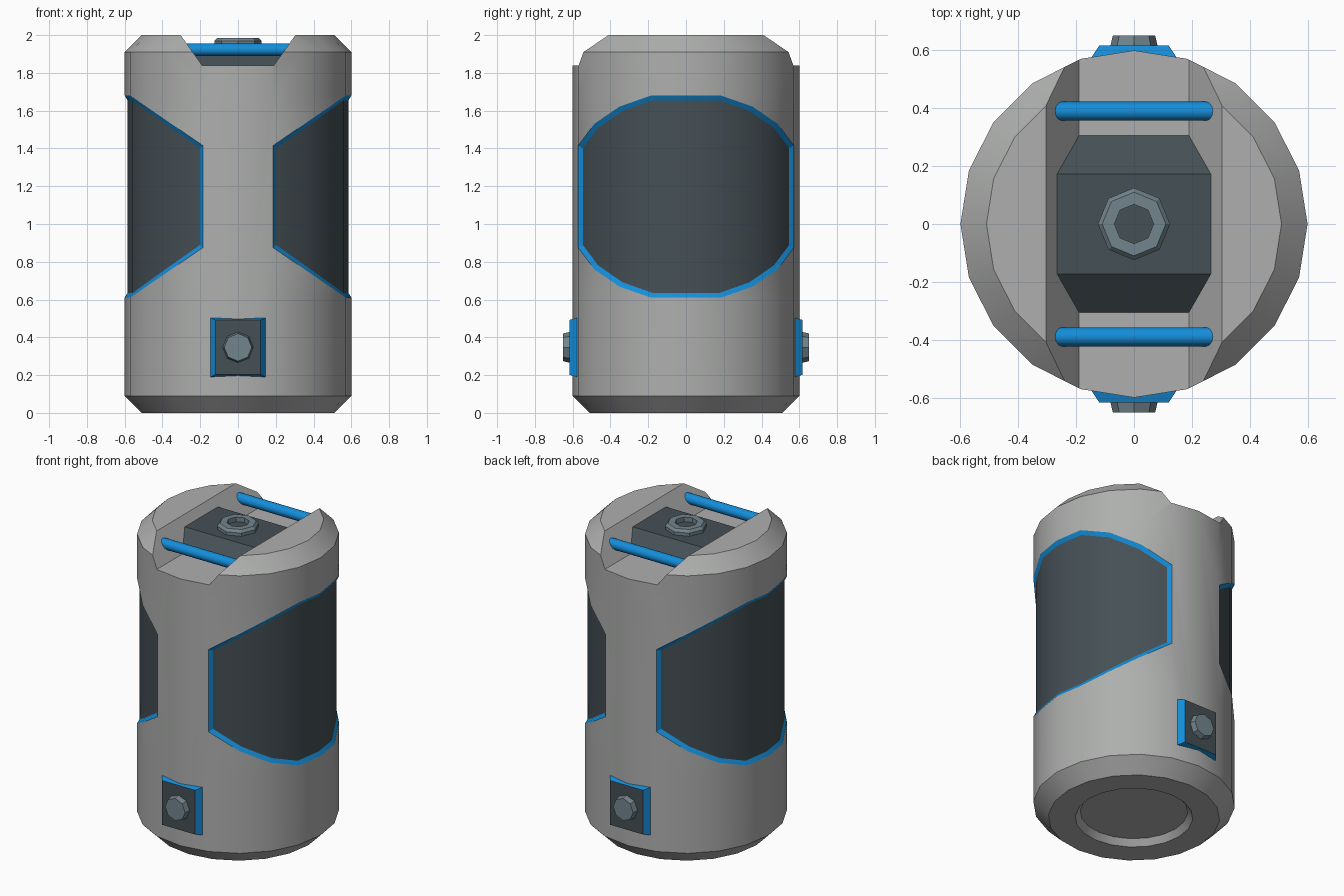
import bpy, bmesh, math
from mathutils import Matrix, Vector

if "Cube" in bpy.data.objects:
    bpy.data.objects.remove(bpy.data.objects["Cube"])


def material(name, rgb):
    m = bpy.data.materials.new(name)
    m.diffuse_color = (*rgb, 1)
    m.use_nodes = True
    m.node_tree.nodes["Principled BSDF"].inputs["Base Color"].default_value = m.diffuse_color
    return m


GREY = material("body grey", (0.42, 0.43, 0.42))
BLUE = material("trim blue", (0.007, 0.27, 0.70))
DARK = material("dark slate", (0.060, 0.080, 0.092))
STEEL = material("bolt steel", (0.17, 0.235, 0.27))


def circle(r, z, n):
    return [(r * math.cos(2 * math.pi * i / n), r * math.sin(2 * math.pi * i / n), z) for i in range(n)]


def rect(hx, hy, z):
    return [(hx, hy, z), (-hx, hy, z), (-hx, -hy, z), (hx, -hy, z)]


def loft(rings):
    """Closed skin through a list of rings, capped at both ends."""
    bm = bmesh.new()
    vs = [[bm.verts.new(p) for p in ring] for ring in rings]
    n = len(rings[0])
    for a, b in zip(vs, vs[1:]):
        for i in range(n):
            j = (i + 1) % n
            bm.faces.new((a[i], a[j], b[j], b[i]))
    bm.faces.new(vs[0][::-1])
    bm.faces.new(vs[-1])
    bmesh.ops.recalc_face_normals(bm, faces=bm.faces)
    bm.normal_update()
    return bm


def finish(name, bm, mats, matrix=Matrix()):
    me = bpy.data.meshes.new(name)
    bm.transform(matrix)
    bm.to_mesh(me)
    bm.free()
    for m in mats:
        me.materials.append(m)
    ob = bpy.data.objects.new(name, me)
    bpy.context.collection.objects.link(ob)
    return ob


def smooth(ob, deg=25):
    bpy.ops.object.select_all(action='DESELECT')
    ob.select_set(True)
    bpy.context.view_layer.objects.active = ob
    bpy.ops.object.shade_smooth_by_angle(angle=math.radians(deg))


# Canister body: chamfered 20-sided drum with a recessed base
N = 20
body = loft([circle(r, z, N) for r, z in
             ((0.32, 0.04), (0.35, 0), (0.51, 0), (0.6, 0.09), (0.6, 1.91), (0.51, 2.0))])

# Side panels: cut the wall along slanted lines, then sink it with a blue rim
X0, X1 = 0.6 * math.cos(math.radians(72)), 0.6 * math.cos(math.radians(18))
MID, H0, H1 = 1.145, 0.27, 0.535
slope = (H1 - H0) / (X1 - X0)


def wall(side):
    return [f for f in body.faces if abs(f.normal.z) < 0.1
            and f.calc_center_median().x * side > X0 + 0.002
            and f.calc_center_median().to_2d().length > 0.5]


for side in (1, -1):
    for up in (1, -1):
        for co, no in (((side * X0, 0, MID + up * H0), (-side * slope, 0, up)),
                       ((0, 0, MID + up * H1), (0, 0, up))):
            fs = wall(side)
            geom = fs + list({e for f in fs for e in f.edges}) + list({v for f in fs for v in f.verts})
            bmesh.ops.bisect_plane(body, geom=geom, dist=1e-4, plane_co=Vector(co),
                                   plane_no=Vector(no).normalized())
            body.normal_update()
    panel = []
    for f in wall(side):
        c = f.calc_center_median()
        if abs(c.z - MID) < min(H1, H0 + slope * (abs(c.x) - X0)):
            panel.append(f)
    rim = bmesh.ops.inset_region(body, faces=panel, thickness=0.025, depth=-0.015,
                                 use_even_offset=True, use_boundary=True)['faces']
    for f in panel:
        f.material_index = 2
    for f in rim:
        f.material_index = 1
    body.normal_update()
canister = finish("canister_body", body, (GREY, BLUE, DARK))

# Flared groove across the top
cut_profile = [(-0.19, 1.84), (0.19, 1.84), (0.375, 2.1), (-0.375, 2.1)]
cutter = finish("groove_cutter", loft([[(x, y, z) for x, z in cut_profile] for y in (-0.8, 0.8)]), (GREY,))
cutter.hide_render = True
mod = canister.modifiers.new("groove", 'BOOLEAN')
mod.operation = 'DIFFERENCE'
mod.solver = 'EXACT'
mod.object = cutter
bpy.context.view_layer.objects.active = canister
bpy.ops.object.modifier_apply(modifier=mod.name)
bpy.data.objects.remove(cutter)
smooth(canister)

# Sloped block in the groove
finish("top_block", loft([rect(0.28, 0.318, 1.83), rect(0.28, 0.172, 1.947)]), (DARK,))

# Hollow nut on the block
nut = loft([circle(r, z, 8) for r, z in
            ((0.125, 1.94), (0.125, 1.968), (0.11, 1.985), (0.068, 1.985), (0.068, 1.955))])
for f in nut.faces:
    if len(f.verts) == 8 and f.normal.z > 0.5:
        f.material_index = 1
finish("top_nut", nut, (STEEL, DARK))

for label, s in (("front", -1), ("back", 1)):
    # Handle bars bridging the groove
    bar = loft([circle(0.033, z, 12) for z in (-0.275, 0.275)])
    ob = finish(label + "_bar", bar, (BLUE,),
                Matrix.Translation((0, s * 0.39, 1.923)) @ Matrix.Rotation(math.pi / 2, 4, 'Y'))
    smooth(ob, 40)

    # Tapered latch plate with blue sides, and its bolt
    out = Matrix.Translation((0, 0, 0.347)) @ Matrix.Rotation(-s * math.pi / 2, 4, 'X')
    plate = loft([rect(0.168, 0.166, 0.545), rect(0.12, 0.145, 0.617)])
    for f in plate.faces:
        if f.normal.z > 0.9:
            f.material_index = 1
    finish(label + "_latch", plate, (BLUE, DARK), out)
    finish(label + "_bolt", loft([circle(0.083, 0.61, 8), circle(0.073, 0.652, 8)]), (STEEL,), out)
